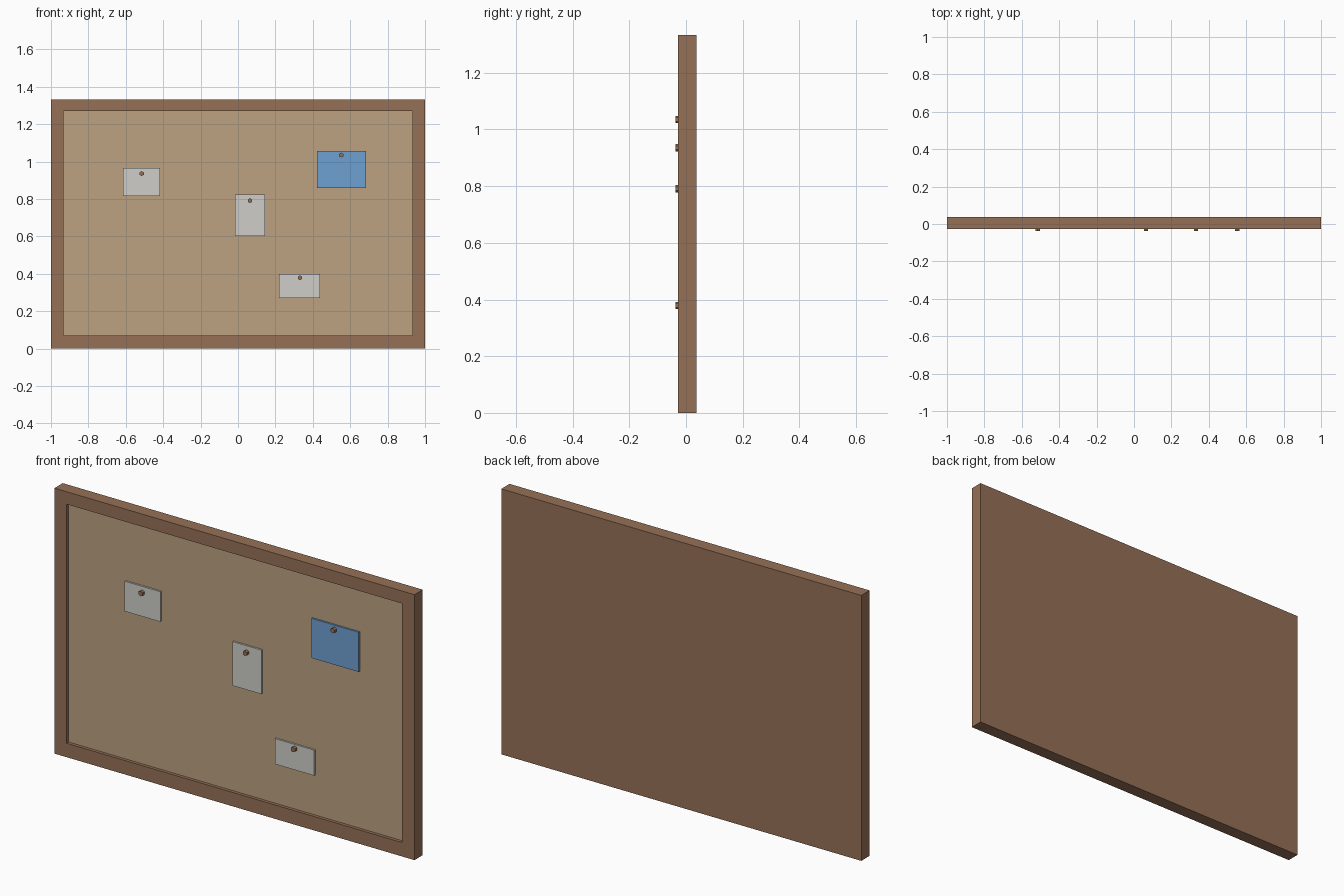
import bpy
import math

if "Cube" in bpy.data.objects:
    bpy.data.objects.remove(bpy.data.objects["Cube"])


def material(name, rgb):
    # sRGB 0-255 to linear
    def lin(c):
        c /= 255
        return c / 12.92 if c <= 0.04045 else ((c + 0.055) / 1.055) ** 2.4
    m = bpy.data.materials.new(name)
    m.diffuse_color = (*[lin(c) for c in rgb], 1)
    m.use_nodes = True
    m.node_tree.nodes["Principled BSDF"].inputs["Base Color"].default_value = m.diffuse_color
    return m


wood = material("brown wood", (150, 113, 86))
cork = material("tan cork", (188, 162, 129))
white = material("off white paper", (207, 206, 202))
blue = material("blue paper", (111, 161, 210))


def mesh_object(name, verts, faces, mat):
    me = bpy.data.meshes.new(name)
    me.from_pydata(verts, [], faces)
    me.materials.append(mat)
    ob = bpy.data.objects.new(name, me)
    bpy.context.collection.objects.link(ob)
    return ob


def box(name, x0, x1, y0, y1, z0, z1, mat):
    v = [(x, y, z) for z in (z0, z1)
         for x, y in ((x0, y0), (x1, y0), (x1, y1), (x0, y1))]
    f = [(3, 2, 1, 0), (4, 5, 6, 7)]
    f += [(i, (i + 1) % 4, (i + 1) % 4 + 4, i + 4) for i in range(4)]
    return mesh_object(name, v, f, mat)


TOP = 1.333
FRONT, MID, BACK = -0.028, 0.0105, 0.0375
CORK_Y, PAPER_Y, PIN_Y = -0.012, -0.021, -0.0375

# Back panel and cork sheet
box("back_panel", -1, 1, MID, BACK, 0, TOP, wood)
box("cork_sheet", -0.934, 0.932, CORK_Y, MID, 0.07, 1.27, cork)

# Frame: outer and inner rectangle loops, front and back, joined into a ring
outer = [(-1, 0), (1, 0), (1, TOP), (-1, TOP)]
inner = [(-0.934, 0.07), (0.932, 0.07), (0.932, 1.27), (-0.934, 1.27)]
verts = [(x, y, z) for y in (FRONT, MID) for loop in (outer, inner) for x, z in loop]
faces = []
for i in range(4):
    j = (i + 1) % 4
    faces += [(i, j, j + 4, i + 4), (i + 8, i + 12, j + 12, j + 8),
              (i, i + 8, j + 8, j), (i + 4, j + 4, j + 12, i + 12)]
mesh_object("frame", verts, faces, wood)

# Notes with one hexagonal pin each: x0, x1, z0, z1, pin x, pin z
notes = [
    ("left_note", -0.615, -0.417, 0.815, 0.966, -0.515, 0.936, white),
    ("middle_note", -0.016, 0.145, 0.602, 0.823, 0.064, 0.791, white),
    ("lower_note", 0.219, 0.438, 0.271, 0.399, 0.331, 0.379, white),
    ("blue_note", 0.422, 0.685, 0.858, 1.057, 0.552, 1.035, blue),
]
for name, x0, x1, z0, z1, px, pz, mat in notes:
    box(name, x0, x1, PAPER_Y, CORK_Y, z0, z1, mat)
    bpy.ops.mesh.primitive_cylinder_add(
        vertices=6, radius=0.013, depth=CORK_Y - PIN_Y,
        location=(px, (CORK_Y + PIN_Y) / 2, pz), rotation=(math.pi / 2, 0, 0))
    pin = bpy.context.object
    pin.name = name.replace("note", "pin")
    pin.data.materials.append(wood)
